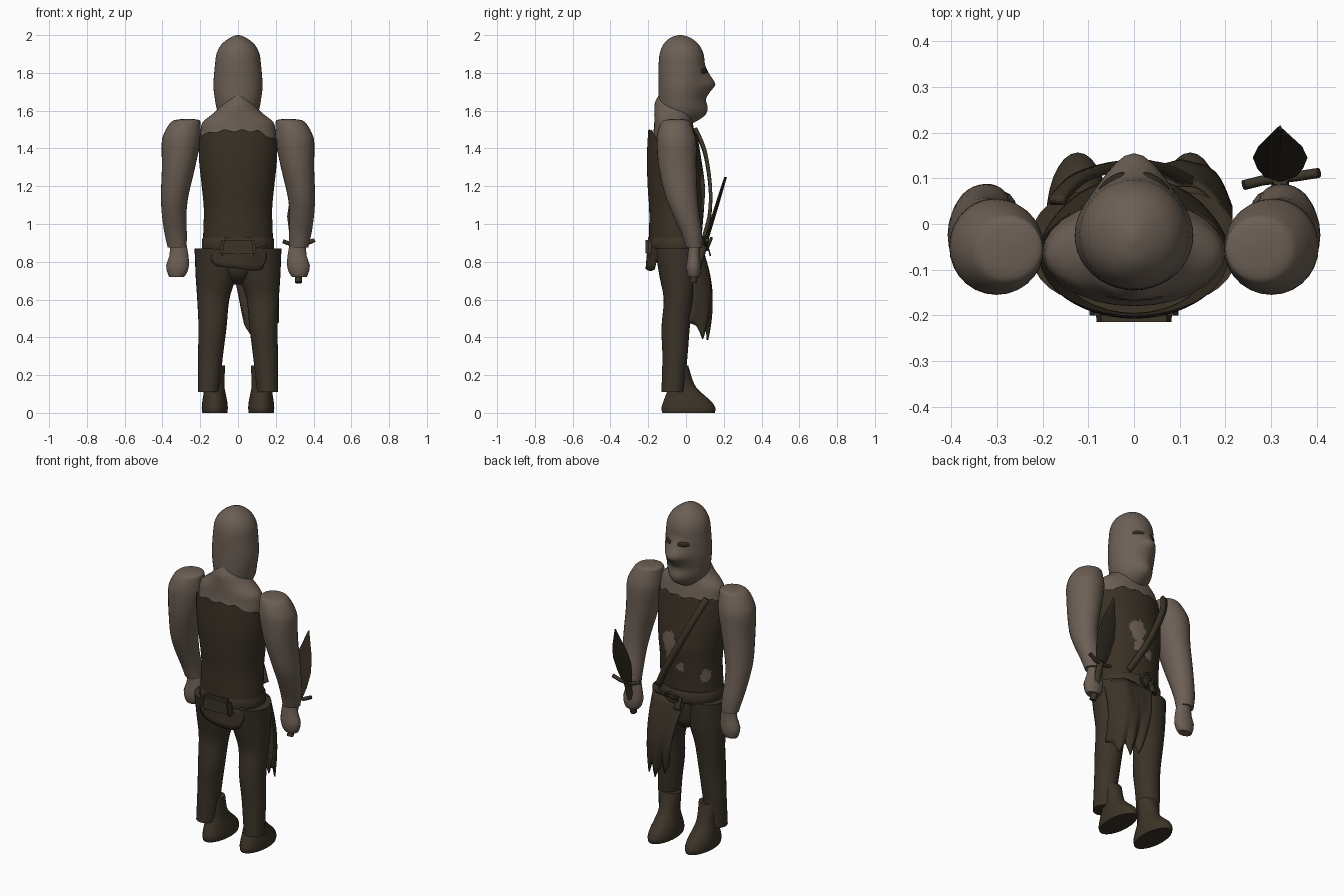
import bpy, bmesh, math, random
from mathutils import Vector

random.seed(4)
cube = bpy.data.objects.get("Cube")
if cube:
    bpy.data.objects.remove(cube)


def material(name, rgb):
    m = bpy.data.materials.new(name)
    m.use_nodes = True
    m.diffuse_color = (*rgb, 1)
    node = next(n for n in m.node_tree.nodes if n.type == 'BSDF_PRINCIPLED')
    node.inputs["Base Color"].default_value = (*rgb, 1)
    return m


SKIN = material("dusty skin", (0.150, 0.115, 0.090))
SHIRT = material("dark brown cloth", (0.041, 0.030, 0.018))
TROUSER = material("olive brown cloth", (0.043, 0.033, 0.021))
LEATHER = material("leather", (0.045, 0.034, 0.021))
IRON = material("dark iron", (0.028, 0.022, 0.014))


def finish(name, bm, mats, angle=40):
    bmesh.ops.recalc_face_normals(bm, faces=bm.faces)
    mesh = bpy.data.meshes.new(name)
    bm.to_mesh(mesh)
    bm.free()
    for m in mats:
        mesh.materials.append(m)
    ob = bpy.data.objects.new(name, mesh)
    bpy.context.collection.objects.link(ob)
    bpy.ops.object.select_all(action='DESELECT')
    ob.select_set(True)
    bpy.context.view_layer.objects.active = ob
    bpy.ops.object.shade_smooth_by_angle(angle=math.radians(angle))
    return ob


def spline(keys, sub):
    """Catmull-Rom samples through tuples of any length."""
    out = []
    for i in range(len(keys) - 1):
        p = [keys[max(0, min(len(keys) - 1, i + k))] for k in (-1, 0, 1, 2)]
        for s in range(sub):
            t = s / sub
            out.append(tuple(
                0.5 * (2*b + (c-a)*t + (2*a-5*b+4*c-d)*t*t + (3*b-a-3*c+d)*t**3)
                for a, b, c, d in zip(*p)))
    return out + [tuple(keys[-1])]


def loft(name, keys, mats, n=28, sub=4, side=1, caps=True, tweak=None, rule=None):
    """Stack oval rings given as (z, centre x, half width, y min, y max, beak)."""
    bm = bmesh.new()
    rings = []
    for z, cx, rx, y0, y1, *beak in spline(keys, sub):
        ring = []
        for k in range(n):
            a = 2 * math.pi * k / n
            y = (y0 + y1) / 2 + (y1 - y0) / 2 * math.cos(a)
            if beak:
                y += beak[0] * max(0, math.cos(a)) ** 6
            co = Vector((side * (cx + rx * math.sin(a)), y, z))
            ring.append(bm.verts.new(tweak(co) if tweak else co))
        rings.append(ring)
    for a, b in zip(rings, rings[1:]):
        for k in range(n):
            f = bm.faces.new((a[k], a[(k+1) % n], b[(k+1) % n], b[k]))
            if rule:
                f.material_index = rule(f.calc_center_median())
    if caps:
        bm.faces.new(rings[0])
        bm.faces.new(rings[-1])
    return finish(name, bm, mats)


def sheet(name, fn, nu, nv, mat, thick=0.008):
    """Thin cloth or leather from a function of u and v."""
    bm = bmesh.new()
    g = [[bm.verts.new(fn(i / nu, j / nv)) for j in range(nv + 1)] for i in range(nu + 1)]
    for i in range(nu):
        for j in range(nv):
            bm.faces.new((g[i][j], g[i+1][j], g[i+1][j+1], g[i][j+1]))
    ob = finish(name, bm, [mat])
    mod = ob.modifiers.new("thickness", 'SOLIDIFY')
    mod.thickness = thick
    mod.offset = 0


def tube(name, points, radius, mat, cyclic=False):
    cu = bpy.data.curves.new(name, 'CURVE')
    cu.dimensions = '3D'
    cu.bevel_depth = radius
    cu.bevel_resolution = 2
    cu.use_fill_caps = True
    sp = cu.splines.new('POLY')
    sp.points.add(len(points) - 1)
    for p, co in zip(sp.points, points):
        p.co = (*co, 1)
    sp.use_cyclic_u = cyclic
    cu.materials.append(mat)
    bpy.context.collection.objects.link(bpy.data.objects.new(name, cu))


def ramp(pairs, u):
    for (a, p), (b, q) in zip(pairs, pairs[1:]):
        if u <= b:
            return p + (q - p) * (u - a) / (b - a)
    return pairs[-1][1]


# Hooded head with nose and chin
loft("head", [(1.53, 0, .06, -.08, .03, .0), (1.57, 0, .095, -.12, .07, .025),
              (1.61, 0, .113, -.14, .085, .03), (1.66, 0, .122, -.145, .088, .018),
              (1.70, 0, .128, -.145, .092, .036), (1.74, 0, .13, -.145, .095, .06),
              (1.79, 0, .127, -.145, .096, .03), (1.84, 0, .122, -.145, .098, .004),
              (1.90, 0, .114, -.14, .093, 0), (1.95, 0, .088, -.12, .068, 0),
              (1.985, 0, .044, -.085, .025, 0), (2.0, 0, .008, -.04, -.02, 0)], [SKIN], n=40)

# Eye openings
for s, label in ((1, "left"), (-1, "right")):
    bm = bmesh.new()
    bmesh.ops.create_uvsphere(bm, u_segments=16, v_segments=8, radius=1)
    for v in bm.verts:
        v.co = Vector((s * .048 + v.co.x * .031, .09 + v.co.y * .016 - v.co.x * s * .018,
                       1.808 + v.co.z * .017))
    finish(label + "_eye_opening", bm, [IRON])

# Neck, shoulders and bare upper chest
loft("shoulders", [(1.30, 0, .17, -.17, .05), (1.43, 0, .198, -.18, .055),
                   (1.49, 0, .198, -.172, .045), (1.54, 0, .186, -.168, .035),
                   (1.59, 0, .125, -.168, .03), (1.64, 0, .08, -.165, .01),
                   (1.69, 0, .03, -.14, -.04)], [SKIN])

# Torn shirt: ragged neckline and holes showing skin
HOLES = [(.05, 1.21, .045, .06), (.04, 1.12, .03, .045), (-.03, 1.07, .022, .03),
         (-.15, 1.03, .018, .045)]


def ragged(co):
    neckline = 1.495 - max(0, abs(co.x) - .1) * (.5 if co.x > 0 else .25) - max(0, co.y) * .4
    co.z = min(co.z, neckline + .006 * math.sin(co.x * 70))
    if co.z < .88:
        co.z -= random.uniform(0, .03)
    return co


def torn(c):
    jag = 1 + .3 * math.sin(c.z * 90 + c.x * 60)
    return int(c.y > 0 and any(((c.x-x)/w)**2 + ((c.z-z)/h)**2 < jag for x, z, w, h in HOLES))


loft("shirt", [(.87, 0, .186, -.195, .085), (.95, 0, .184, -.195, .085),
               (1.08, 0, .181, -.195, .095), (1.2, 0, .192, -.203, .10),
               (1.35, 0, .207, -.207, .08), (1.5, 0, .206, -.2, .055)],
     [SHIRT, SKIN], n=96, sub=12, caps=False, tweak=ragged, rule=torn)

# Limbs, mirrored
for s, label in ((1, "left"), (-1, "right")):
    loft(label + "_arm", [(.875, .322, .05, .0, .088), (.95, .33, .059, -.025, .085),
                          (1.05, .338, .065, -.07, .07), (1.15, .335, .073, -.11, .06),
                          (1.3, .315, .088, -.145, .055), (1.43, .302, .102, -.155, .055),
                          (1.485, .293, .096, -.15, .043), (1.53, .281, .082, -.135, .025),
                          (1.55, .271, .065, -.115, .01), (1.557, .264, .012, -.06, -.035)],
         [SKIN], side=s)
    loft(label + "_hand", [(.72, .325, .04, .012, .07), (.74, .322, .052, .004, .077),
                           (.78, .32, .062, .0, .08), (.83, .313, .052, .008, .075),
                           (.885, .315, .045, .012, .075)], [SKIN], n=14, sub=2, side=s)
    loft(label + "_trouser_leg", [(.11, .157, .056, -.13, -.01), (.3, .146, .066, -.125, .008),
                                  (.45, .135, .074, -.13, .02), (.6, .131, .085, -.118, .04),
                                  (.72, .118, .106, -.14, .06), (.87, .115, .115, -.165, .07)],
         [TROUSER], side=s)
    loft(label + "_boot", [(0, .123, .066, -.125, .152), (.025, .123, .069, -.13, .156),
                           (.06, .123, .066, -.12, .135), (.1, .124, .059, -.105, .09),
                           (.15, .125, .053, -.09, .045), (.25, .128, .06, -.085, .012)],
         [LEATHER], side=s)

# Hips and belt
loft("hips", [(.68, 0, .03, -.06, .03), (.74, 0, .12, -.13, .06), (.9, 0, .18, -.17, .08)], [TROUSER])
loft("belt", [(.86, 0, .186, -.195, .095), (.875, 0, .191, -.203, .103),
              (.915, 0, .191, -.203, .103), (.93, 0, .185, -.195, .095)], [LEATHER], sub=1)

# Belt pouch at the rear
bm = bmesh.new()
bmesh.ops.create_cube(bm, size=1)
for v in bm.verts:
    v.co = Vector((v.co.x * (.2 if v.co.z < 0 else .17), -.19 + v.co.y * .05, .88 + v.co.z * .1))
bmesh.ops.bevel(bm, geom=bm.edges[:], offset=.015, segments=2, affect='EDGES')
finish("belt_pouch", bm, [LEATHER])

# Belt ring and hanging tongue
tube("belt_ring", [(.01 + .038 * math.cos(a), .122 + .012 * math.sin(a), .895 + .03 * math.sin(a))
                   for a in (k * math.pi / 10 for k in range(20))], .008, IRON, True)
sheet("belt_tongue", lambda u, v: (-.05 + .04 * u, .11 + .02 * v, .9 - .07 * v), 1, 4, LEATHER)

# Tattered cloth wrapped over the left thigh
HEM = [(0, .47), (.15, .42), (.27, .48), (.5, .385), (.64, .46), (.83, .39), (.92, .46), (1, .48)]


def thigh_cloth(u, v):
    left = -.05 + .085 * v
    y = .085 + .048 * math.sin(math.pi * min(1, v * .85)) + .007 * math.sin(u * 16) * v
    y -= .095 * max(0, (u - .65) / .35) ** 2
    return (left + (.212 - left) * u, y, .87 - (.87 - ramp(HEM, u)) * v)


sheet("thigh_cloth", thigh_cloth, 40, 12, TROUSER)

# Tattered flap below the belt at the rear
TAIL = [(0, .8), (.12, .775), (.5, .765), (.8, .75), (.92, .76), (1, .82)]
sheet("rear_flap", lambda u, v: (-.14 + .29 * u, -.145 - .055 * math.sin(math.pi * u) - .01 * v,
                                 .88 - (.88 - ramp(TAIL, u)) * v), 24, 4, SHIRT)

# Strap across the chest
PATH = spline([(-.17, .05, 1.5), (-.12, .10, 1.38), (-.03, .128, 1.2), (.05, .125, 1.05),
               (.115, .095, .93)], 6)


def strap(u, v):
    x, y, z = PATH[round(u * (len(PATH) - 1))]
    return (x + (v - .5) * .03, y, z + (v - .5) * .018)


sheet("chest_strap", strap, len(PATH) - 1, 1, LEATHER, .018)

# Dagger in the left hand
loft("dagger_blade", [(.9, .32, .034, .092, .114), (.96, .32, .05, .11, .132),
                      (1.04, .32, .06, .135, .156), (1.12, .32, .048, .16, .18),
                      (1.25, .32, .004, .203, .217)], [IRON], n=4, sub=1)
tube("dagger_guard", [(.24, .085, .908), (.28, .095, .893), (.32, .10, .89), (.36, .105, .895),
                      (.405, .112, .915)], .011, LEATHER)
tube("dagger_grip", [(.32, .035, .69), (.32, .1, .9)], .019, LEATHER)
